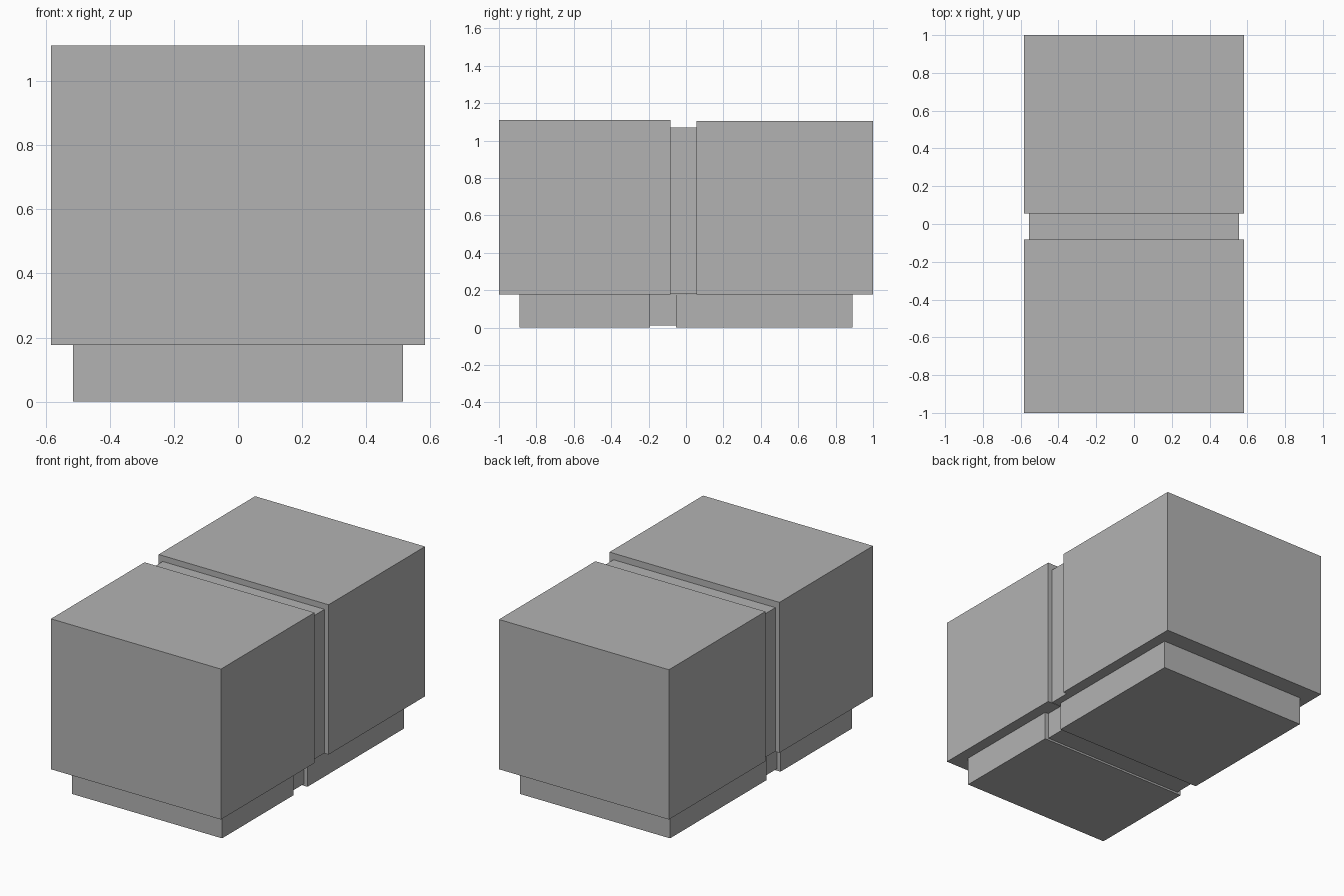
import bpy

# Remove the default object
cube = bpy.data.objects.get("Cube")
if cube:
    bpy.data.objects.remove(cube, do_unlink=True)

# Single plain grey
grey = bpy.data.materials.new("plain_grey")
grey.use_nodes = True
colour = (0.45, 0.45, 0.45, 1)
grey.diffuse_color = colour
grey.node_tree.nodes["Principled BSDF"].inputs["Base Color"].default_value = colour


def box(name, half_width, y0, y1, z0, z1):
    """Flat-sided block centred on x = 0."""
    bpy.ops.mesh.primitive_cube_add(size=1, location=(0, (y0 + y1) / 2, (z0 + z1) / 2))
    block = bpy.context.object
    block.name = name
    block.scale = (2 * half_width, y1 - y0, z1 - z0)
    bpy.ops.object.transform_apply(location=False, rotation=False, scale=True)
    block.data.materials.append(grey)
    return block


# Upper blocks with the recessed link between them
box("front_body", 0.583, -1, -0.083, 0.177, 1.11)
box("rear_body", 0.583, 0.055, 1, 0.177, 1.106)
box("body_link", 0.555, -0.083, 0.055, 0.179, 1.07)

# Plinths with their own recessed link
box("front_plinth", 0.514, -0.89, -0.192, 0, 0.177)
box("rear_plinth", 0.514, -0.053, 0.89, 0, 0.177)
box("plinth_link", 0.49, -0.192, -0.053, 0.012, 0.177)
